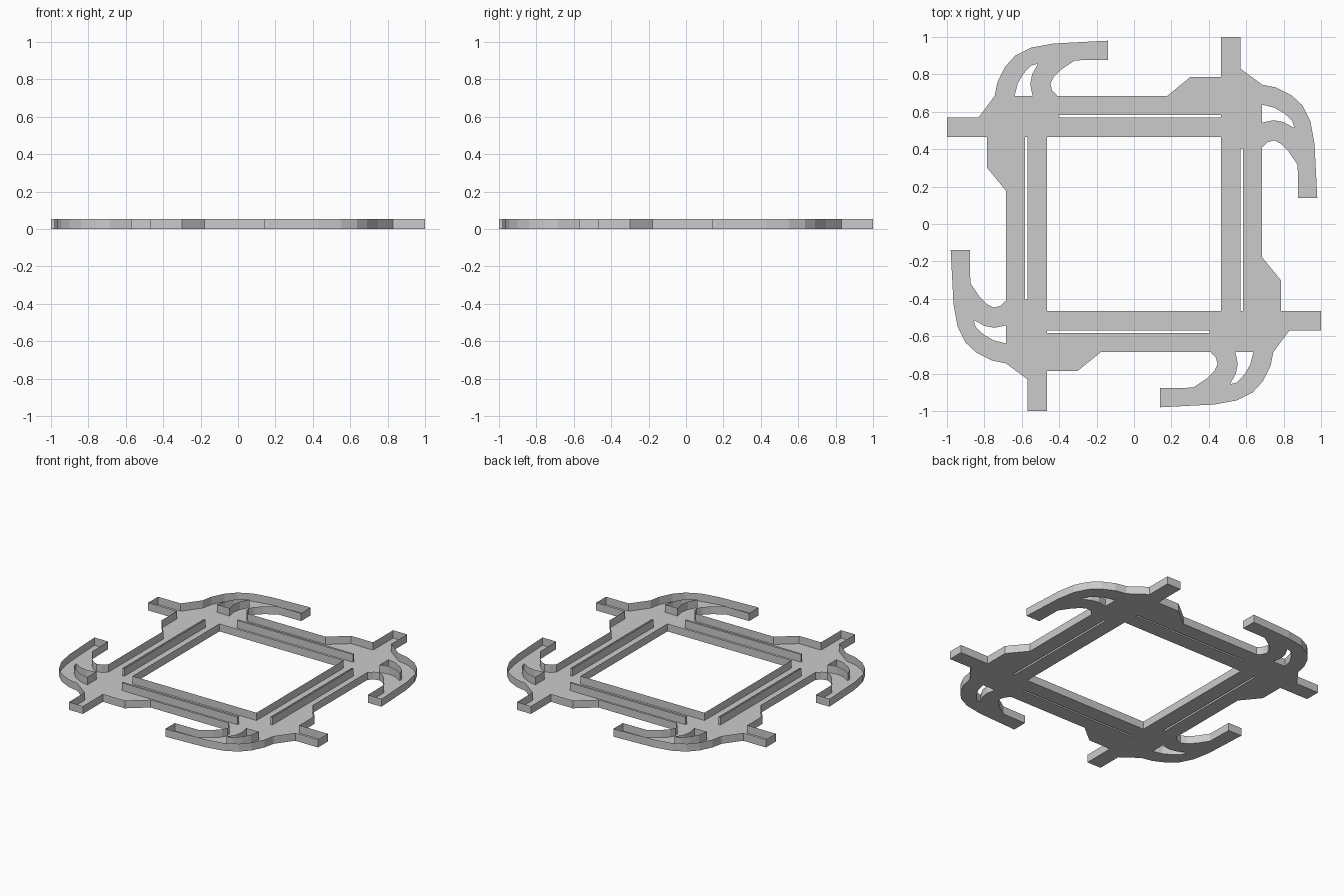
import bpy, bmesh

if "Cube" in bpy.data.objects:
    bpy.data.objects.remove(bpy.data.objects["Cube"])

HEIGHT = 0.053

# one quarter of the outer outline: tab, curved hook, straight rail, chamfered shoulder
quarter = [
    (0.465, 1.0), (0.57, 1.0), (0.57, 0.83),
    (0.685, 0.745), (0.76, 0.73), (0.84, 0.69), (0.90, 0.635),
    (0.943, 0.55), (0.965, 0.43), (0.98, 0.14),
    (0.878, 0.14), (0.875, 0.315), (0.825, 0.39), (0.785, 0.43),
    (0.75, 0.447), (0.715, 0.438), (0.685, 0.41),
    (0.685, -0.178), (0.785, -0.30), (0.785, -0.465),
]
# crescent opening in the hook, and the long thin slot in the rail
crescent = [
    (0.685, 0.638), (0.75, 0.622), (0.803, 0.592), (0.847, 0.55),
    (0.857, 0.513), (0.80, 0.545), (0.745, 0.555), (0.685, 0.542),
]
slot = [(0.57, 0.405), (0.583, 0.405), (0.583, -0.465), (0.57, -0.465)]
window = [(0.466, 0.466), (0.466, -0.466), (-0.466, -0.466), (-0.466, 0.466)]


def turn(points, n):
    for _ in range(n):
        points = [(y, -x) for x, y in points]
    return points


outline = [p for n in range(4) for p in turn(quarter, n)]
loops = [outline, window]
for n in range(4):
    loops += [turn(crescent, n), turn(slot, n)]

# floor sheet with openings
bm = bmesh.new()
edges = []
for loop in loops:
    vs = [bm.verts.new((x, y, 0)) for x, y in loop]
    edges += [bm.edges.new((vs[i - 1], vs[i])) for i in range(len(vs))]
bmesh.ops.triangle_fill(bm, edges=edges, use_beauty=True, normal=(0, 0, -1))

# thin walls around every border, open at the top
border = [e for e in bm.edges if len(e.link_faces) == 1]
walls = bmesh.ops.extrude_edge_only(bm, edges=border)["geom"]
bmesh.ops.translate(bm, vec=(0, 0, HEIGHT),
                    verts=[g for g in walls if isinstance(g, bmesh.types.BMVert)])

# consistent normals: floor faces down, walls face outward
bmesh.ops.recalc_face_normals(bm, faces=bm.faces[:])
bm.normal_update()
if sum(f.normal.z * f.calc_area() for f in bm.faces) > 0:
    bmesh.ops.reverse_faces(bm, faces=bm.faces[:])

mesh = bpy.data.meshes.new("frame_tray")
bm.to_mesh(mesh)
bm.free()
bpy.context.collection.objects.link(bpy.data.objects.new("frame_tray", mesh))
